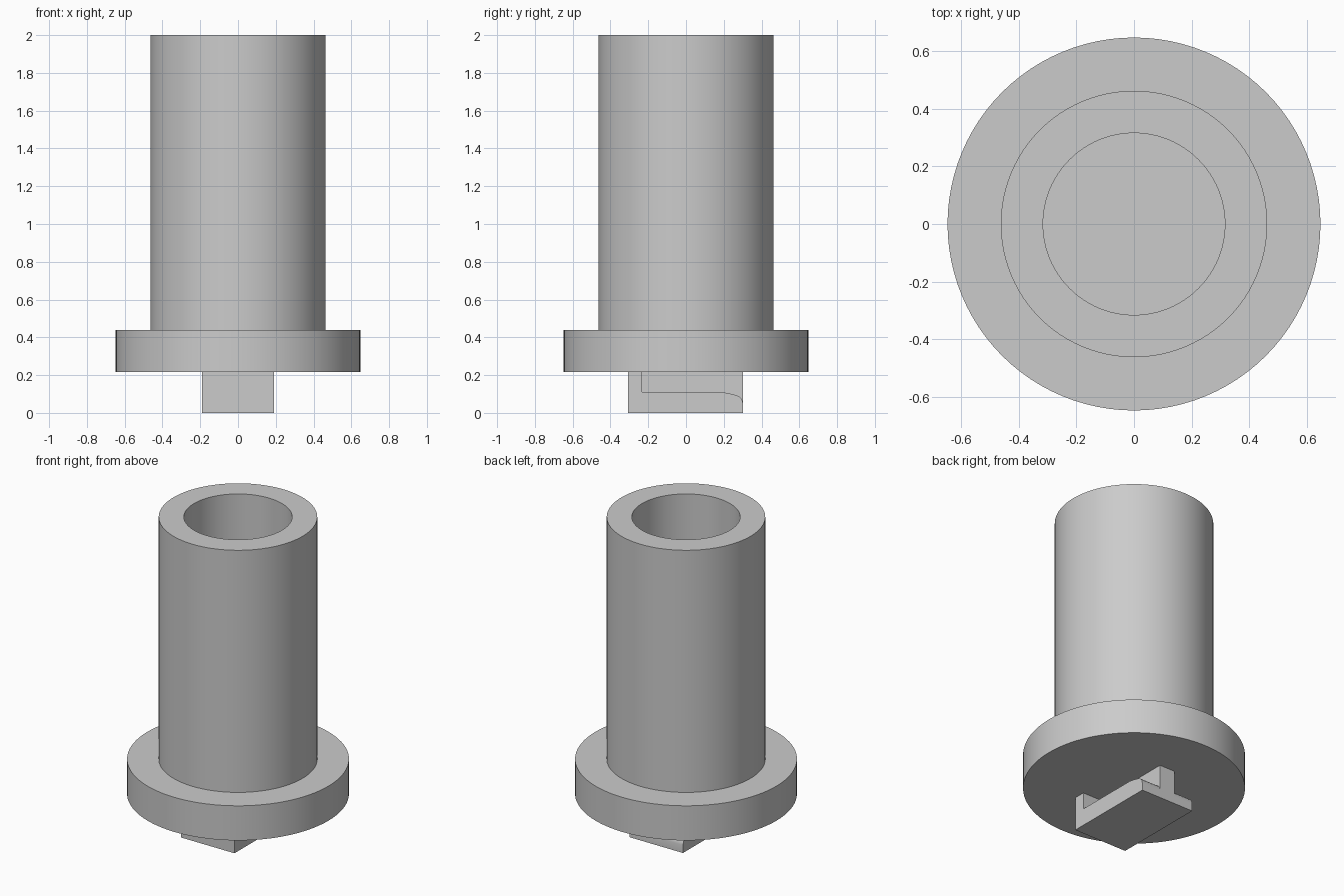
import bpy, bmesh, math

cube = bpy.data.objects.get("Cube")
if cube:
    bpy.data.objects.remove(cube, do_unlink=True)

grey = bpy.data.materials.new("light grey")
grey.use_nodes = True
colour = (0.6, 0.6, 0.6, 1)
grey.diffuse_color = colour
grey.node_tree.nodes["Principled BSDF"].inputs["Base Color"].default_value = colour


def finish(name, bm):
    """Turn a bmesh into a shaded, coloured object."""
    bmesh.ops.recalc_face_normals(bm, faces=bm.faces)
    mesh = bpy.data.meshes.new(name)
    bm.to_mesh(mesh)
    bm.free()
    mesh.materials.append(grey)
    obj = bpy.data.objects.new(name, mesh)
    bpy.context.collection.objects.link(obj)
    bpy.ops.object.select_all(action="DESELECT")
    obj.select_set(True)
    bpy.context.view_layer.objects.active = obj
    bpy.ops.object.shade_smooth_by_angle(angle=math.radians(30))
    return obj


def lathe(name, profile, steps=96):
    """Spin an (r, z) profile about the z axis."""
    bm = bmesh.new()
    verts = [bm.verts.new((r, 0, z)) for r, z in profile]
    edges = [bm.edges.new(pair) for pair in zip(verts, verts[1:])]
    bmesh.ops.spin(bm, geom=verts + edges, cent=(0, 0, 0), axis=(0, 0, 1),
                   angle=math.tau, steps=steps, use_duplicate=False)
    bmesh.ops.remove_doubles(bm, verts=bm.verts, dist=0.0001)
    return finish(name, bm)


def extrude_x(name, outline, half_width):
    """Extrude a (y, z) outline evenly to both sides of x = 0."""
    bm = bmesh.new()
    face = bm.faces.new([bm.verts.new((-half_width, y, z)) for y, z in outline])
    made = bmesh.ops.extrude_face_region(bm, geom=[face])["geom"]
    moved = [v for v in made if isinstance(v, bmesh.types.BMVert)]
    bmesh.ops.translate(bm, verts=moved, vec=(2 * half_width, 0, 0))
    return finish(name, bm)


# Flanged sleeve with a blind bore
flange_bottom, flange_top = 0.217, 0.44
lathe("flanged_sleeve", [
    (0, flange_bottom), (0.648, flange_bottom), (0.648, flange_top),
    (0.463, flange_top), (0.463, 2), (0.316, 2),
    (0.316, flange_top), (0, flange_top)])

# Key plate with an end stop at the front and a rounded lead-in at the back
front, back, ledge = -0.307, 0.302, 0.11
extrude_x("key_plate", [
    (front, 0), (back, 0), (back, 0.05), (0.297, 0.07), (0.285, 0.084),
    (0.265, 0.094), (0.23, 0.103), (0.19, ledge), (-0.233, ledge),
    (-0.233, flange_bottom), (front, flange_bottom)], 0.19)

# Narrow web joining the plate to the flange
extrude_x("key_web", [
    (-0.25, 0.01), (back, 0.01), (back, flange_bottom), (-0.25, flange_bottom)], 0.055)
